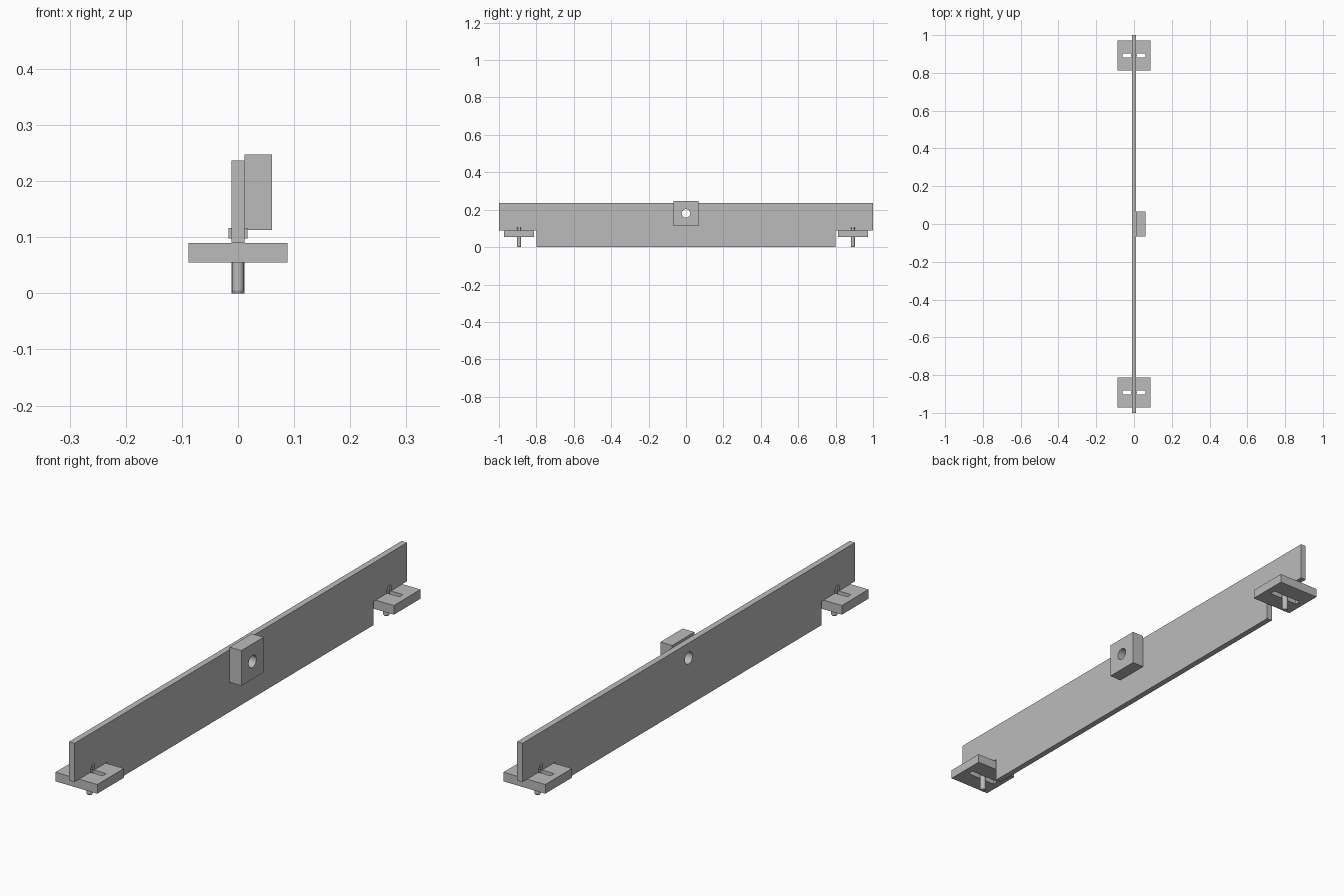
import bpy
import bmesh
from math import pi
from mathutils import Matrix, Vector

cube = bpy.data.objects.get("Cube")
if cube:
    bpy.data.objects.remove(cube, do_unlink=True)

grey = bpy.data.materials.new("plain grey")
grey.use_nodes = True
COLOUR = (0.5, 0.5, 0.5, 1)
grey.diffuse_color = COLOUR
grey.node_tree.nodes["Principled BSDF"].inputs["Base Color"].default_value = COLOUR


def finish(name, bm):
    bmesh.ops.recalc_face_normals(bm, faces=bm.faces)
    mesh = bpy.data.meshes.new(name)
    bm.to_mesh(mesh)
    bm.free()
    mesh.materials.append(grey)
    obj = bpy.data.objects.new(name, mesh)
    bpy.context.collection.objects.link(obj)
    return obj


def box(name, low, high):
    low, high = Vector(low), Vector(high)
    bm = bmesh.new()
    place = Matrix.Translation((low + high) / 2) @ Matrix.Diagonal((*(high - low), 1))
    bmesh.ops.create_cube(bm, size=1, matrix=place)
    return finish(name, bm)


def cylinder(name, radius, depth, centre, turn=0, sides=32, bottom=None):
    bm = bmesh.new()
    place = Matrix.Translation(centre) @ Matrix.Rotation(turn, 4, "Y")
    bmesh.ops.create_cone(bm, cap_ends=True, segments=sides, depth=depth,
                          radius1=radius if bottom is None else bottom,
                          radius2=radius, matrix=place)
    return finish(name, bm)


def cut(obj, cutter):
    mod = obj.modifiers.new("cut", "BOOLEAN")
    mod.operation = "DIFFERENCE"
    mod.solver = "EXACT"
    mod.object = cutter
    cutter.hide_render = True
    cutter.hide_set(True)


def smooth(obj):
    bpy.ops.object.select_all(action="DESELECT")
    obj.select_set(True)
    bpy.context.view_layer.objects.active = obj
    bpy.ops.object.shade_smooth_by_angle(angle=pi / 6)


# Long beam with stepped ends, extruded from its side profile
T = 0.0115
half = [(0.8, 0), (0.8, 0.09), (1, 0.09), (1, 0.237)]
profile = half + [(-y, z) for y, z in reversed(half)]
bm = bmesh.new()
face = bm.faces.new([bm.verts.new((-T, y, z)) for y, z in profile])
side = bmesh.ops.extrude_face_region(bm, geom=[face])
bmesh.ops.translate(bm, vec=(2 * T, 0, 0),
                    verts=[v for v in side["geom"] if isinstance(v, bmesh.types.BMVert)])
beam = finish("beam", bm)

# Central block and the round hole through block and beam
block = box("centre_block", (T, -0.067, 0.113), (0.061, 0.067, 0.247))
bore = cylinder("bore_cutter", 0.023, 0.4, (0, 0, 0.18), turn=pi / 2)
cut(beam, bore)
cut(block, bore)

# Slotted foot pads, each with a pin and its cross head
for end, s in (("front", -1), ("back", 1)):
    y = 0.892 * s
    pad = box(end + "_pad", (-0.088, y - 0.08, 0.055), (0.088, y + 0.08, 0.09))
    cut(pad, box(end + "_slot_cutter", (-0.062, y - 0.011, 0), (0.062, y + 0.011, 0.2)))
    cut(beam, box(end + "_notch_cutter", (-0.1, y - 0.013, 0.08), (0.1, y + 0.013, 0.105)))
    pin = cylinder(end + "_pin", 0.011, 0.1, (0, y, 0.055), sides=16)
    tip = cylinder(end + "_pin_tip", 0.011, 0.005, (0, y, 0.0025), sides=16, bottom=0.009)
    smooth(pin)
    smooth(tip)
    box(end + "_pin_head", (-0.017, y - 0.006, 0.098), (0.017, y + 0.006, 0.116))

smooth(beam)
smooth(block)
